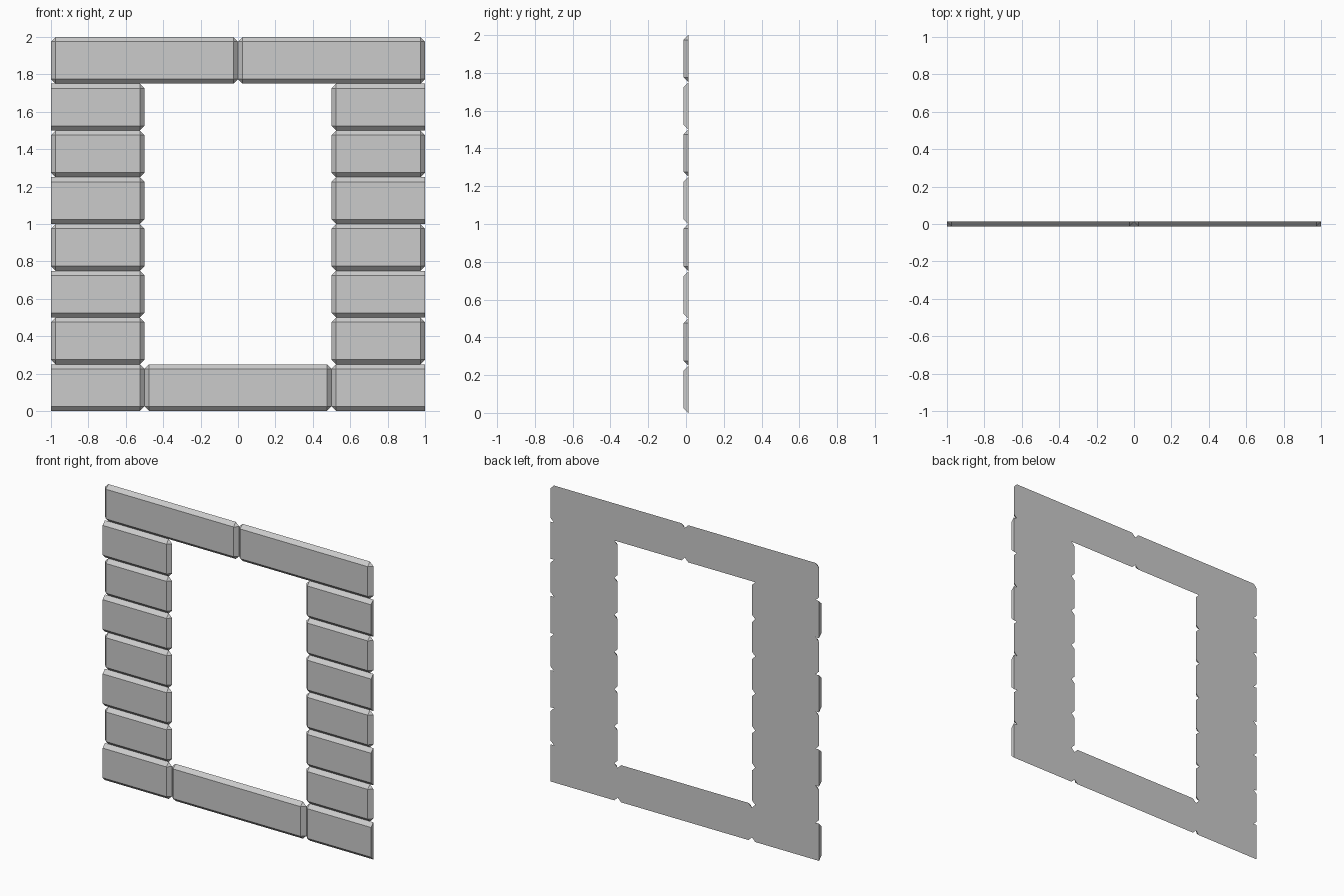
import bpy, bmesh

if "Cube" in bpy.data.objects:
    bpy.data.objects.remove(bpy.data.objects["Cube"])

B = 0.025            # chamfer width
FRONT, BACK = -0.0125, 0.0125


def brick(name, x0, x1, z0, z1, left=True, right=True):
    """Flat-backed brick, front edges chamfered; an end set False is cut flush."""
    l, r = (B if left else 0), (B if right else 0)
    bm = bmesh.new()
    # corners in order: bottom left, bottom right, top right, top left
    corners = [(x0, z0, l, 1, 1), (x1, z0, r, -1, 1),
               (x1, z1, r, -1, -1), (x0, z1, l, 1, -1)]
    front, ends, back = [], [], []
    for x, z, b, sx, sz in corners:
        front.append(bm.verts.new((x + sx * b, FRONT, z + sz * B)))
        on_edge = bm.verts.new((x + sx * b, BACK, z))        # on top/bottom edge
        on_side = bm.verts.new((x, BACK, z + sz * B)) if b else on_edge
        ends.append((on_edge, on_side))
        # walk round the outline in the same direction
        pair = [on_side, on_edge] if sx * sz > 0 else [on_edge, on_side]
        back += pair if b else [on_edge]
        if b:
            bm.faces.new((front[-1], on_edge, on_side))      # clipped corner
    bm.faces.new(front)
    bm.faces.new(back)
    for i in range(4):
        j = (i + 1) % 4
        k = i % 2                                            # 0: top/bottom, 1: side
        bm.faces.new((front[i], front[j], ends[j][k], ends[i][k]))
    bmesh.ops.recalc_face_normals(bm, faces=bm.faces)
    mesh = bpy.data.meshes.new(name)
    bm.to_mesh(mesh)
    bm.free()
    bpy.context.collection.objects.link(bpy.data.objects.new(name, mesh))


# jamb bricks: every other course has flush outer ends
for row in range(7):
    z0, z1 = row * 0.25, row * 0.25 + 0.25
    outer = row % 2 == 1
    brick("jamb_brick_left", -1, -0.5, z0, z1, left=outer)
    brick("jamb_brick_right", 0.5, 1, z0, z1, right=outer)

# sill and lintel
brick("sill_brick", -0.5, 0.5, 0, 0.25)
brick("lintel_brick_left", -1, 0, 1.75, 2)
brick("lintel_brick_right", 0, 1, 1.75, 2)
